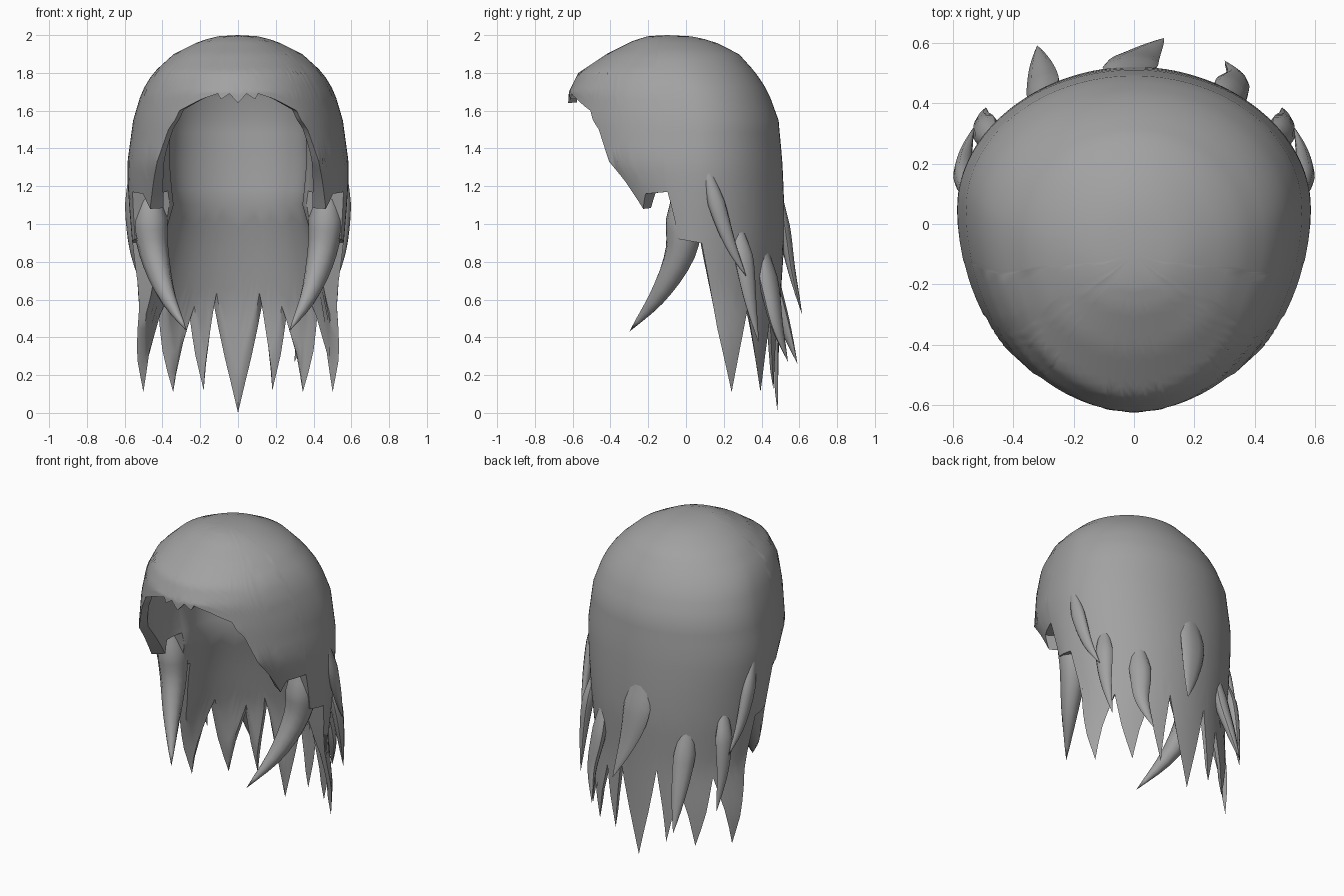
import bpy, bmesh, math
from mathutils import Vector

cube = bpy.data.objects.get("Cube")
if cube:
    bpy.data.objects.remove(cube)

hair = bpy.data.materials.new("hair_grey")
hair.use_nodes = True
GREY = (0.36, 0.36, 0.36, 1)
hair.diffuse_color = GREY
hair.node_tree.nodes["Principled BSDF"].inputs["Base Color"].default_value = GREY


def lerp_table(table, t):
    """Linear lookup in rows whose first entry is an ascending key."""
    for a, b in zip(table, table[1:]):
        if t <= b[0]:
            u = max(0, (t - a[0]) / (b[0] - a[0]))
            return [p + (q - p) * u for p, q in zip(a[1:], b[1:])]
    return table[-1][1:]


def finish(bm, name):
    bmesh.ops.remove_doubles(bm, verts=bm.verts, dist=0.0002)
    bmesh.ops.recalc_face_normals(bm, faces=bm.faces)
    mesh = bpy.data.meshes.new(name)
    bm.to_mesh(mesh)
    bm.free()
    ob = bpy.data.objects.new(name, mesh)
    bpy.context.collection.objects.link(ob)
    mesh.materials.append(hair)
    bpy.ops.object.select_all(action='DESELECT')
    ob.select_set(True)
    bpy.context.view_layer.objects.active = ob
    bpy.ops.object.shade_smooth_by_angle(angle=math.radians(50))


def skin(bm, rings):
    """Quads between successive columns of points."""
    cols = [[bm.verts.new(p) for p in ring] for ring in rings]
    for a, b in zip(cols, cols[1:]):
        for i in range(len(a) - 1):
            bm.faces.new((a[i], a[i + 1], b[i + 1], b[i]))


# Head shape: height, half width, front y, centre y, back y
RINGS = [
    (0, .55, -.3, .05, .485), (.3, .57, -.3, .05, .49), (.6, .53, -.3, .05, .5),
    (.9, .56, -.3, .05, .52), (1.08, .575, -.42, .05, .52), (1.23, .585, -.53, .05, .515),
    (1.33, .585, -.62, .05, .51), (1.55, .555, -.63, .05, .49), (1.7, .51, -.62, .02, .435),
    (1.8, .45, -.57, -.02, .37), (1.9, .34, -.42, -.05, .28), (1.97, .2, -.28, -.08, .14),
    (1.995, .1, -.2, -.1, .02), (2, 0, -.1, -.1, -.1)]
# Hem: angle from the front, height (fringe, temple, side, back strands)
HEM = [(0, 1.64), (5, 1.69), (10, 1.66), (12, 1.69), (22, 1.66), (35, 1.6), (37, 1.55),
       (41, 1.5), (47, 1.33), (50, 1.22), (54, 1.08), (60, 1.16), (74, 1.17), (76, .92),
       (94, .9), (105, .45), (116, .11), (128, .55), (142, .11), (152, .5), (161, .12),
       (166, .58), (180, 0)]
# Inner wall: height, scale towards the axis
INNER = [(0, .97), (.55, .93), (1.1, .6), (1.6, .66), (2, .8)]
LEDGE, UPPER, LOWER = 1.1, 18, 9


def head_point(angle, z, inside=False):
    w, front, mid, back = lerp_table(RINGS, z)
    k = 1
    if inside:
        k = lerp_table(INNER, z)[0]
        side = min(1, max(0, (abs(angle) - 45) / 35))
        k = .93 + (k - .93) * side
        z -= .1 * max(0, (z - 1.7) / .3)
    c = math.cos(math.radians(angle))
    depth = (mid - front) if c > 0 else (back - mid)
    return Vector((k * w * math.sin(math.radians(angle)), mid - k * depth * c, z))


def column(angle, inside):
    hem = lerp_table(HEM, abs(angle))[0]
    mid = max(LEDGE, hem + .04)
    heights = [2 - (2 - mid) * (i / UPPER) ** 1.7 for i in range(UPPER + 1)]
    heights += [mid + (hem - mid) * i / LOWER for i in range(1, LOWER + 1)]
    pts = [head_point(angle, z, inside) for z in heights]
    pts[-1] = head_point(angle, hem)
    return pts


# Cap of hair with its hollow and hanging strands
half = [a[0] + (b[0] - a[0]) * i / 4 for a, b in zip(HEM, HEM[1:]) for i in range(4)] + [180]
angles = [-a for a in reversed(half[1:])] + half
bm = bmesh.new()
for inside in (False, True):
    skin(bm, [column(a, inside) for a in angles])
finish(bm, "hair_cap")


def lock(name, path, width, depth, flip=1, sides=10, steps=14):
    """Tapered lock with an oval section, following a smooth path."""
    pts = [Vector((x * flip, y, z)) for x, y, z in path]
    ext = [2 * pts[0] - pts[1]] + pts + [2 * pts[-1] - pts[-2]]
    spine = []
    for s in range(steps + 1):
        t = s / steps * (len(pts) - 1)
        i = min(int(t), len(pts) - 2)
        u = t - i
        a, b, c, d = ext[i:i + 4]
        spine.append(.5 * (2 * b + (c - a) * u + (2 * a - 5 * b + 4 * c - d) * u * u
                           + (3 * b - a - 3 * c + d) * u ** 3))
    rings = []
    for s, p in enumerate(spine):
        t = s / steps
        along = (spine[min(s + 1, steps)] - spine[max(s - 1, 0)]).normalized()
        out = Vector((p.x, p.y - .05, 0))
        out = (out - along * out.dot(along)).normalized()
        across = along.cross(out)
        r = min(1, .35 + 2.2 * t) * (1 - t ** 2.2)
        rings.append([p + r * (across * width * math.cos(2 * math.pi * j / sides)
                               + out * depth * math.sin(2 * math.pi * j / sides))
                      for j in range(sides + 1)])
    bm = bmesh.new()
    skin(bm, rings)
    finish(bm, name)


# Paired locks
PAIRED = {
    "front_lock": ([(.46, 0, 1.3), (.465, -.01, 1.05), (.445, -.03, .85), (.38, -.14, .63),
                    (.27, -.3, .43)], .105, .1),
    "side_lock": ([(.56, .1, 1.32), (.565, .17, 1.08), (.555, .24, .88), (.53, .32, .72)],
                  .05, .035),
    "rear_side_lock": ([(.46, .27, 1.0), (.49, .31, .8), (.5, .34, .6), (.49, .385, .37)],
                       .06, .04),
}
for name, (path, width, depth) in PAIRED.items():
    for side, flip in (("left", 1), ("right", -1)):
        lock(side + "_" + name, path, width, depth, flip)

# Single locks flicking out behind
lock("back_centre_lock", [(-.02, .48, 1.22), (-.01, .525, .95), (.03, .56, .75),
                          (.1, .615, .52)], .1, .035)
lock("back_right_lock", [(-.3, .38, .95), (-.3, .45, .68), (-.31, .52, .47),
                         (-.32, .59, .26)], .07, .045)
lock("back_left_lock", [(.3, .38, .95), (.32, .44, .68), (.34, .48, .47),
                        (.3, .54, .27)], .07, .045)
